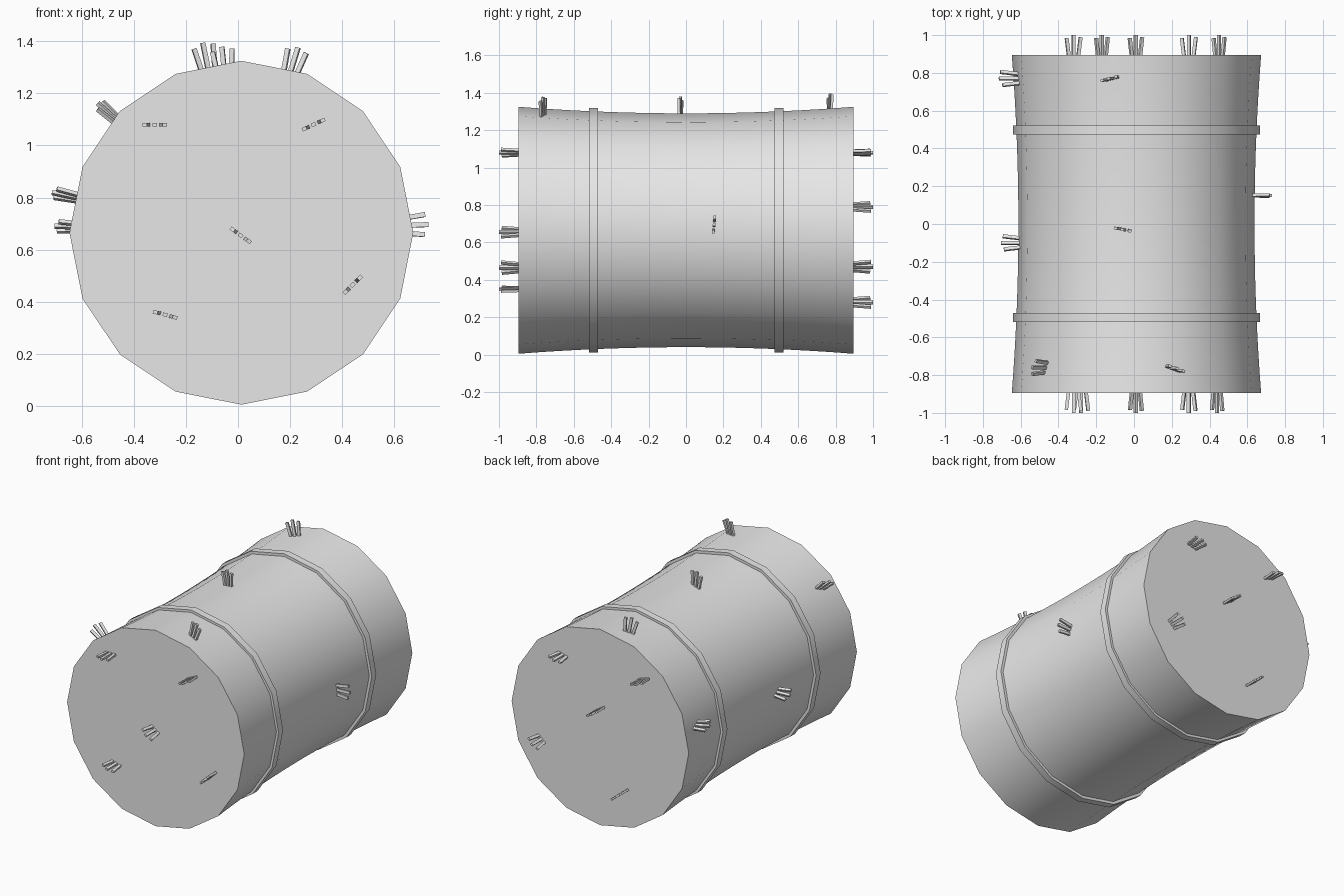
import bpy, bmesh, math
from mathutils import Vector, Matrix

cube = bpy.data.objects.get("Cube")
if cube:
    bpy.data.objects.remove(cube, do_unlink=True)

grey = bpy.data.materials.new("pale_grey")
grey.use_nodes = True
grey.diffuse_color = (0.8, 0.8, 0.8, 1)
grey.node_tree.nodes["Principled BSDF"].inputs["Base Color"].default_value = (0.8, 0.8, 0.8, 1)

SIDES, HALF = 16, 0.895
CX, CZ = 0.013, 0.665


def radius(y):
    """Bale radius, slightly waisted in the middle."""
    return 0.625 + 0.035 * (y / HALF) ** 2


def finish(name, bm, smooth=True):
    bmesh.ops.recalc_face_normals(bm, faces=bm.faces)
    mesh = bpy.data.meshes.new(name)
    bm.to_mesh(mesh)
    bm.free()
    mesh.materials.append(grey)
    obj = bpy.data.objects.new(name, mesh)
    bpy.context.collection.objects.link(obj)
    if smooth:
        bpy.ops.object.select_all(action='DESELECT')
        obj.select_set(True)
        bpy.context.view_layer.objects.active = obj
        bpy.ops.object.shade_smooth_by_angle(angle=math.radians(30))
    return obj


def lathe(name, profile, closed):
    """Sweep (y, radius) points round the bale axis, capped if open."""
    bm = bmesh.new()
    rings = []
    for y, r in profile:
        rings.append([bm.verts.new((CX + r * math.sin(a), y, CZ + r * math.cos(a)))
                      for a in (math.tau * i / SIDES for i in range(SIDES))])
    pairs = list(zip(rings, rings[1:]))
    if closed:
        pairs.append((rings[-1], rings[0]))
    else:
        bm.faces.new(rings[0])
        bm.faces.new(rings[-1])
    for a, b in pairs:
        for i in range(SIDES):
            j = (i + 1) % SIDES
            bm.faces.new((a[i], a[j], b[j], b[i]))
    return finish(name, bm)


def tuft(name, base, normal, row):
    """Three short straws fanned out along the row direction."""
    base, n, row = Vector(base), Vector(normal).normalized(), Vector(row)
    row = (row - n * row.dot(n)).normalized()
    side = n.cross(row)
    bm = bmesh.new()
    for k, length in ((-1, 0.09), (0, 0.105), (1, 0.095)):
        d = (n + row * 0.13 * k).normalized()
        u = side.cross(d).normalized()
        rot = Matrix((u, side, d)).transposed().to_4x4()
        # Each straw is rooted a little below the surface
        start = base + row * 0.027 * k - d * 0.03
        place = Matrix.Translation(start + d * (length + 0.03) / 2) @ rot
        bmesh.ops.create_cube(bm, size=1, matrix=place @ Matrix.Diagonal((0.018, 0.014, length + 0.03, 1)))
    finish(name, bm, smooth=False)


# Bale body
steps = 18
ys = [HALF * (2 * i / steps - 1) for i in range(steps + 1)]
lathe("bale_body", [(y, radius(y)) for y in ys], False)

# Binding bands
for name, y in (("front_band", -0.495), ("back_band", 0.497)):
    lathe(name, [(y - 0.024, 0.62), (y - 0.024, 0.653), (y + 0.024, 0.653), (y + 0.024, 0.62)], True)

# Straw tufts on the ends: x, z, row slope in degrees
front = ((-0.32, 1.08, 0), (0.29, 1.08, 25), (0.01, 0.655, -36), (0.44, 0.465, 45), (-0.28, 0.35, -15))
back = ((-0.32, 1.08, -18), (0.29, 1.08, 15), (0.01, 0.79, -32), (-0.17, 0.28, -38), (0.45, 0.47, 42))
for label, sign, spots in (("front", -1, front), ("back", 1, back)):
    for i, (x, z, deg) in enumerate(spots):
        a = math.radians(deg)
        tuft(f"{label}_tuft_{i + 1}", (x, sign * HALF, z), (0, sign, 0), (math.cos(a), 0, math.sin(a)))

# Straw tufts round the side: angle from top towards +x, y, row direction
around = ((-11.5, 0.77, (1, 0.25, 0)), (-6, -0.03, (1, -0.2, 0)), (17, -0.765, (1, -0.35, 0)),
          (-48, -0.76, (0.35, 1, 0.35)), (87.5, 0.15, (0, 0.1, 1)),
          (-78, 0.77, (0, 1, -0.5)), (-88, -0.1, (0, 1, -0.5)))
for i, (deg, y, row) in enumerate(around):
    a = math.radians(deg)
    out = Vector((math.sin(a), 0, math.cos(a)))
    r = radius(y) - 0.012
    tuft(f"side_tuft_{i + 1}", Vector((CX, y, CZ)) + out * r, out, row)
